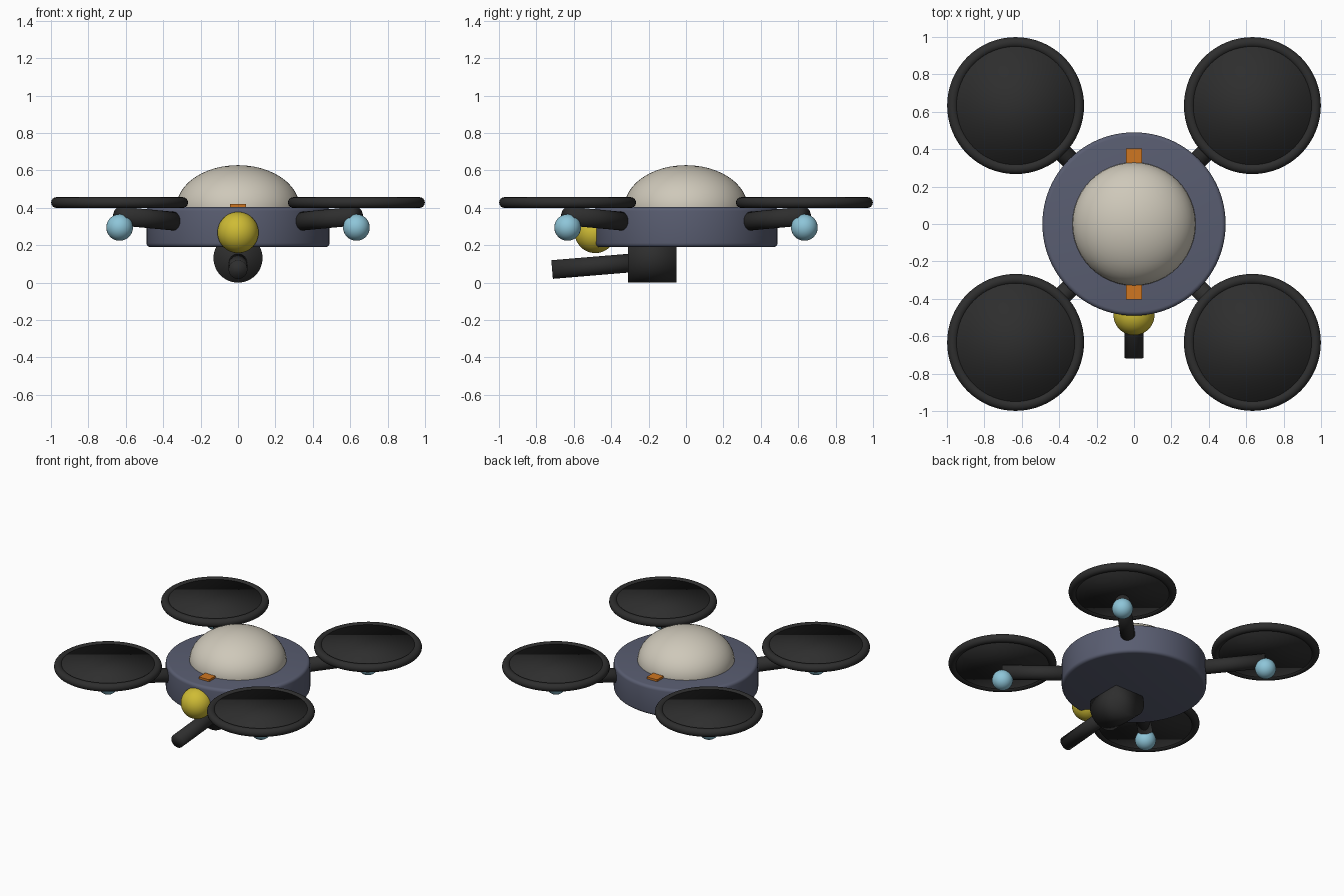
import bpy, bmesh
from mathutils import Vector

cube = bpy.data.objects.get("Cube")
if cube:
    bpy.data.objects.remove(cube, do_unlink=True)


def material(name, rgb):
    m = bpy.data.materials.new(name)
    m.use_nodes = True
    m.diffuse_color = (*rgb, 1)
    m.node_tree.nodes["Principled BSDF"].inputs["Base Color"].default_value = (*rgb, 1)
    return m


SLATE = material("slate blue", (0.1, 0.11, 0.165))
CREAM = material("cream", (0.62, 0.58, 0.49))
BLACK = material("soft black", (0.027, 0.027, 0.027))
YELLOW = material("yellow", (0.62, 0.5, 0.035))
SKY = material("sky blue", (0.27, 0.56, 0.69))
ORANGE = material("orange", (0.62, 0.18, 0.015))


def finish(name, mat, smooth=True):
    ob = bpy.context.object
    ob.name = ob.data.name = name
    ob.data.materials.append(mat)
    for p in ob.data.polygons:
        p.use_smooth = smooth
    return ob


def rod(name, a, b, radius, mat, sides=48):
    """Cylinder running from point a to point b."""
    a, b = Vector(a), Vector(b)
    bpy.ops.mesh.primitive_cylinder_add(
        vertices=sides, radius=radius, depth=(b - a).length, location=(a + b) / 2,
        rotation=(b - a).to_track_quat("Z", "Y").to_euler())
    return finish(name, mat)


def ball(name, loc, radius, mat):
    bpy.ops.mesh.primitive_uv_sphere_add(segments=48, ring_count=24, radius=radius, location=loc)
    return finish(name, mat)


# Round hull with softened rims
hull = rod("hull", (0, 0, 0.19), (0, 0, 0.405), 0.49, SLATE, 96)
bevel = hull.modifiers.new("soft rims", "BEVEL")
bevel.width = 0.022
bevel.segments = 4
bevel.limit_method = "ANGLE"
bpy.ops.object.modifier_apply(modifier=bevel.name)
bpy.ops.object.shade_smooth_by_angle(angle=0.6)

# Flattened dome, only its upper half
dome = ball("dome", (0, 0, 0.4), 1, CREAM)
bm = bmesh.new()
bm.from_mesh(dome.data)
bmesh.ops.scale(bm, vec=(0.33, 0.33, 0.228), verts=bm.verts)
bmesh.ops.bisect_plane(bm, geom=bm.verts[:] + bm.edges[:] + bm.faces[:],
                       plane_co=(0, 0, -0.01), plane_no=(0, 0, 1), clear_inner=True)
bm.to_mesh(dome.data)
bm.free()

# Marker lights ahead of and behind the dome
for side, y in (("front", -0.36), ("back", 0.36)):
    bpy.ops.mesh.primitive_cube_add(size=1, location=(0, y, 0.405))
    bpy.context.object.scale = (0.085, 0.085, 0.03)
    finish(side + "_marker", ORANGE, False)

# Front eye
ball("eye", (0, -0.485, 0.268), 0.11, YELLOW)

# Underslung gun
rod("gun_housing", (0, -0.31, 0.131), (0, -0.05, 0.131), 0.131, BLACK)
rod("gun_barrel", (0, -0.716, 0.07), (0, -0.2, 0.113), 0.05, BLACK)

# Four arms, each with a ringed rotor disc and a lamp
for end, sy in (("front", -1), ("back", 1)):
    for side, sx in (("left", 1), ("right", -1)):
        tag = f"{end}_{side}_"
        c = 0.633
        x, y = sx * c, sy * c
        rod(tag + "arm", (sx * 0.25, sy * 0.25, 0.32), (x, y, 0.356), 0.05, BLACK)
        rod(tag + "rotor_disc", (x, y, 0.408), (x, y, 0.448), 0.335, BLACK, 64)
        bpy.ops.mesh.primitive_torus_add(major_radius=0.337, minor_radius=0.029, major_segments=64,
                                         minor_segments=16, location=(x, y, 0.428))
        finish(tag + "rotor_ring", BLACK)
        ball(tag + "lamp", (x, y, 0.295), 0.071, SKY)
